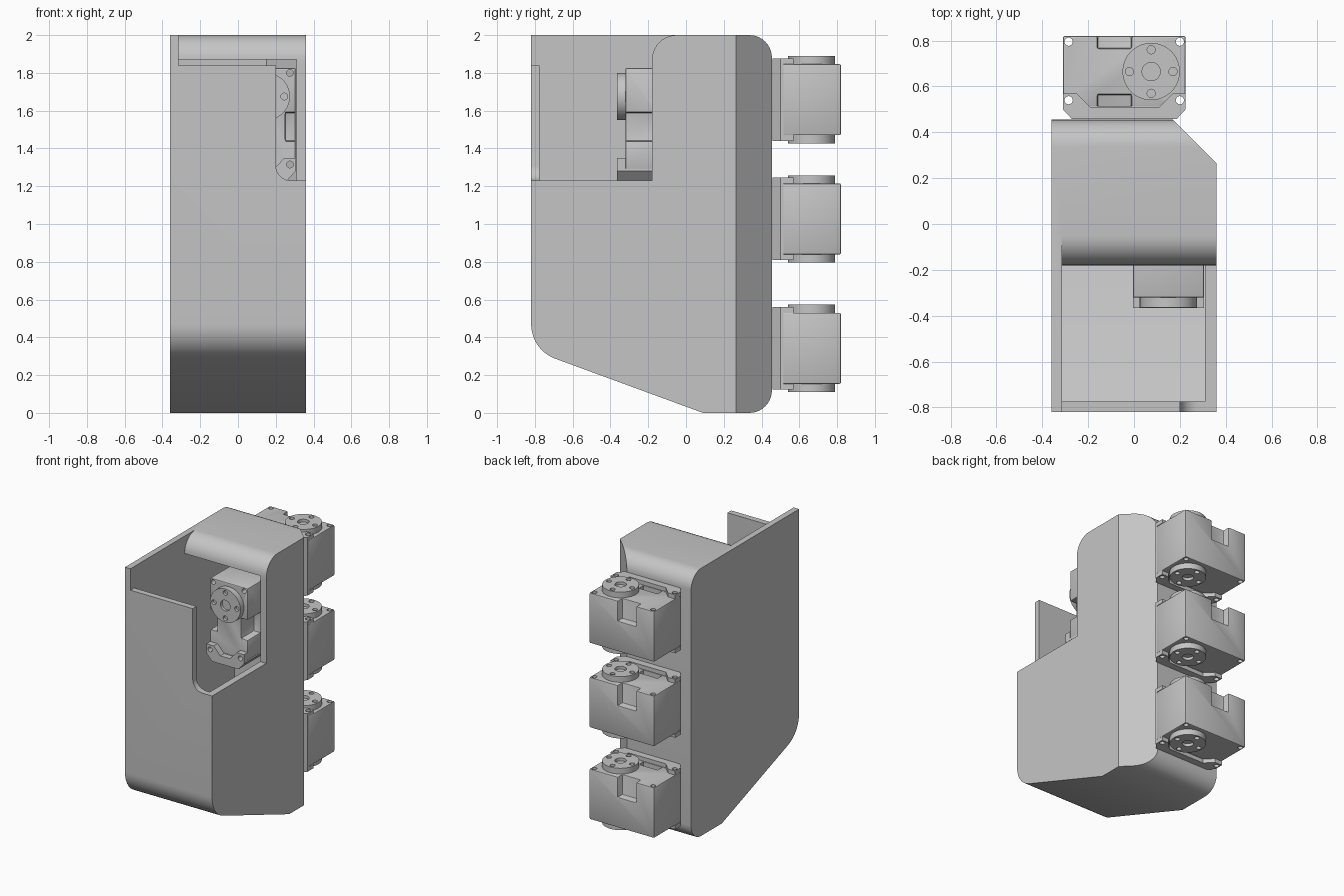
import bpy, bmesh
from math import sin, cos, radians
from mathutils import Matrix, Vector

if "Cube" in bpy.data.objects:
    bpy.data.objects.remove(bpy.data.objects["Cube"], do_unlink=True)

grey = bpy.data.materials.new("plain grey")
grey.use_nodes = True
grey.diffuse_color = (0.56, 0.56, 0.56, 1)
grey.node_tree.nodes["Principled BSDF"].inputs["Base Color"].default_value = (0.56, 0.56, 0.56, 1)


def arc(cx, cy, r, a0, a1, n=10):
    angles = [radians(a0 + (a1 - a0) * i / n) for i in range(n + 1)]
    return [(cx + r * cos(a), cy + r * sin(a)) for a in angles]


def prism(name, pts, axis, a, b):
    """Extrude a flat outline along one axis, from a to b."""
    place = {"x": lambda p, t: (t, p[0], p[1]),
             "y": lambda p, t: (p[0], t, p[1]),
             "z": lambda p, t: (p[0], p[1], t)}[axis]
    bm = bmesh.new()
    low = [bm.verts.new(place(p, a)) for p in pts]
    high = [bm.verts.new(place(p, b)) for p in pts]
    bm.faces.new(low)
    bm.faces.new(high)
    for i in range(len(pts)):
        j = (i + 1) % len(pts)
        bm.faces.new((low[i], low[j], high[j], high[i]))
    bmesh.ops.recalc_face_normals(bm, faces=bm.faces)
    mesh = bpy.data.meshes.new(name)
    bm.to_mesh(mesh)
    bm.free()
    mesh.materials.append(grey)
    obj = bpy.data.objects.new(name, mesh)
    bpy.context.collection.objects.link(obj)
    return obj


def box(name, x0, x1, y0, y1, z0, z1):
    return prism(name, [(x0, y0), (x1, y0), (x1, y1), (x0, y1)], "z", z0, z1)


def rod(name, x, y, r, z0, z1, n=32):
    return prism(name, arc(x, y, r, 0, 360, n)[:-1], "z", z0, z1)


def apply(obj, mod):
    bpy.context.view_layer.objects.active = obj
    bpy.ops.object.modifier_apply(modifier=mod.name)


def cut(obj, *cutters):
    for c in cutters:
        mod = obj.modifiers.new("cut", "BOOLEAN")
        mod.operation, mod.solver, mod.object = "DIFFERENCE", "EXACT", c
        apply(obj, mod)
        bpy.data.objects.remove(c, do_unlink=True)


def smooth(obj):
    bpy.ops.object.select_all(action="DESELECT")
    obj.select_set(True)
    bpy.context.view_layer.objects.active = obj
    bpy.ops.object.shade_smooth_by_angle(angle=radians(30))


def corner(k):
    """Wedge that slices off the upright corner where x + y > k."""
    return prism("corner_cutter", [(1, k - 1), (1, 1), (k - 1, 1)], "z", -1, 3)


# Housing: rounded outer profile with a chamfered rear corner
housing = prism("housing",
                [(-0.82, 2)] + arc(-0.625, 0.47, 0.195, 180, 249.8) + [(0.09, 0)]
                + arc(0.335, 0.12, 0.12, -90, 0) + arc(0.335, 1.88, 0.12, 0, 90),
                "x", -0.36, 0.36)
cut(housing, corner(0.625))

# Hollow interior, curving down at the front lip of the roof
cavity = prism("cavity",
               [(-0.775, 1.87), (-0.775, 0.366), (0.098, 0.045)]
               + arc(0.335, 0.12, 0.075, -90, 0) + arc(0.335, 1.88, 0.075, 0, 90)
               + arc(-0.05, 1.87, 0.085, 90, 180),
               "x", -0.315, 0.31)
cut(cavity, corner(0.561))

# Open top in front of the roof, and the stepped side notch
open_top = prism("open_top",
                 [(-1, 1.84), (-0.18, 1.84)] + arc(-0.05, 1.87, 0.13, 180, 90)
                 + [(-0.05, 2.2), (-1, 2.2)], "x", -0.315, 1)
side_notch = prism("side_notch",
                   [(0.2, 2.2)] + arc(0.28, 1.31, 0.08, 180, 270)
                   + [(1, 1.23), (1, 2.2)], "y", -1, -0.18)
cut(housing, cavity, open_top, side_notch)
smooth(housing)

# Servo parts in local axes: length x, depth y, output shaft z
TOP, HORN_X = 0.188, 0.075
HOLES = [(x, y) for x in (-0.285, 0.2) for y in (-0.125, 0.13)]


def servo_body():
    body = box("servo_body", -0.31, 0.225, -0.155, 0.155, -TOP, TOP)
    cut(body, *[box("slot", -0.16, -0.01, y, y + 0.2, TOP - 0.15, 1) for y in (0.1, -0.3)])
    mod = body.modifiers.new("edge", "BEVEL")
    mod.width, mod.segments = 0.007, 2
    apply(body, mod)
    cut(body, *[rod("hole", x, y, 0.018, -1, 1, 16) for x, y in HOLES])
    return body


def servo_horn(name, side):
    z0, z1 = sorted((side * (TOP - 0.01), side * (TOP + 0.043)))
    horn = rod(name, HORN_X, 0, 0.125, z0, z1, 48)
    floor, top = sorted((side * (TOP + 0.022), side * 0.4))
    spots = [(HORN_X + 0.095, 0), (HORN_X - 0.095, 0), (HORN_X, 0.095), (HORN_X, -0.095)]
    cut(horn, *[rod("hole", x, y, 0.018, floor, top, 16) for x, y in spots])
    cut(horn, rod("hub", HORN_X, 0, 0.04, floor, top, 24))
    return horn


def bracket_rear():
    """Long mounting bracket: backing plate and two lugged flanges."""
    lugs = [(-0.31, -0.095), (-0.25, -0.095), (-0.19, -0.155), (0.11, -0.155), (0.17, -0.095),
            (0.225, -0.095), (0.225, -0.165), (0.185, -0.208), (-0.27, -0.208), (-0.31, -0.165)]
    plate = [(-0.31, -0.15), (0.225, -0.15)] + lugs[6:]
    parts = [prism("bracket_plate", plate, "z", -TOP, TOP)]
    for name, z0, z1 in (("upper_flange", TOP, TOP + 0.03), ("lower_flange", -TOP - 0.03, -TOP)):
        flange = prism(name, lugs, "z", z0, z1)
        cut(flange, *[rod("hole", x, -0.125, 0.018, -1, 1, 16) for x in (-0.285, 0.2)])
        parts.append(flange)
    return parts


def bracket_end():
    """Short bracket wrapped round the narrow end."""
    half = [(-0.25, 0.155), (-0.25, 0.095), (-0.31, 0.04)]
    lugs = half + [(x, -y) for x, y in reversed(half)]
    lugs += [(-0.32, -0.155), (-0.37, -0.11), (-0.37, 0.11), (-0.32, 0.155)]
    plate = [(-0.305, 0.155), (-0.305, -0.155)] + lugs[6:]
    parts = [prism("end_plate", plate, "z", -TOP, TOP)]
    for name, z0, z1 in (("end_flange_front", TOP, TOP + 0.045), ("end_flange_back", -TOP - 0.045, -TOP)):
        flange = prism(name, lugs, "z", z0, z1)
        cut(flange, *[rod("hole", -0.285, y, 0.018, -1, 1, 16) for y in (-0.125, 0.125)])
        parts.append(flange)
    return parts


core = [servo_body(), servo_horn("upper_horn", 1), servo_horn("lower_horn", -1)]
rear_kit, end_kit = bracket_rear(), bracket_end()
for part in core + rear_kit + end_kit:
    smooth(part)


def install(parts, label, matrix):
    for part in parts:
        new = part.copy()
        new.name = label + "_" + part.name
        new.matrix_world = matrix
        bpy.context.collection.objects.link(new)


# Three servos up the back
for label, z in (("top", 1.658), ("middle", 1.027), ("bottom", 0.342)):
    install(core + rear_kit, label, Matrix.Translation((0, 0.665, z)))

# One servo inside, standing on end with its horn facing forward
turn = Matrix(((0, -1, 0), (0, 0, -1), (1, 0, 0))).to_4x4()
install(core + end_kit, "inner", Matrix.Translation((0.15, -0.133, 1.6)) @ turn)

# Remove the pattern parts
for part in core + rear_kit + end_kit:
    bpy.data.objects.remove(part, do_unlink=True)
